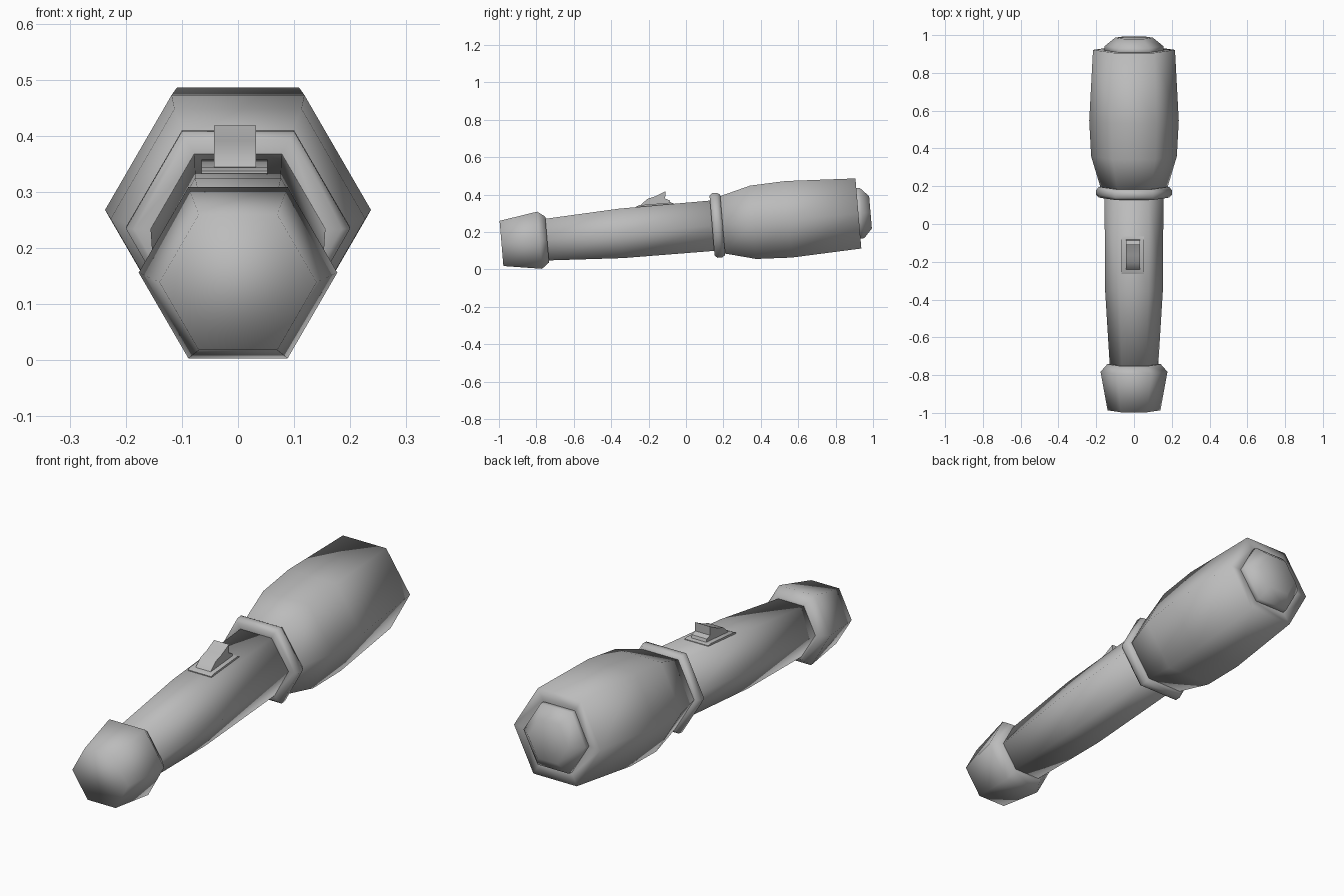
import bpy, bmesh, math
from mathutils import Matrix

cube = bpy.data.objects.get("Cube")
if cube:
    bpy.data.objects.remove(cube, do_unlink=True)

grey = bpy.data.materials.new("plain grey")
grey.use_nodes = True
color = (0.5, 0.5, 0.5, 1)
grey.diffuse_color = color
grey.node_tree.nodes["Principled BSDF"].inputs["Base Color"].default_value = color

# The torch axis runs along +y, tilted up towards the lamp end
TILT = Matrix.Translation((0, 0, 0.222)) @ Matrix.Rotation(math.radians(4.8), 4, 'X')


def finish(name, bm, angle):
    bmesh.ops.recalc_face_normals(bm, faces=bm.faces)
    mesh = bpy.data.meshes.new(name)
    bm.to_mesh(mesh)
    bm.free()
    mesh.materials.append(grey)
    obj = bpy.data.objects.new(name, mesh)
    bpy.context.collection.objects.link(obj)
    obj.matrix_world = TILT
    bpy.ops.object.select_all(action='DESELECT')
    obj.select_set(True)
    bpy.context.view_layer.objects.active = obj
    bpy.ops.object.shade_smooth_by_angle(angle=math.radians(angle))
    return obj


def hex_tube(name, profile, angle=180):
    """Six-sided lathe from (position along axis, corner radius) pairs."""
    bm = bmesh.new()
    rings = []
    for y, r in profile:
        rings.append([bm.verts.new((r * math.cos(k * math.pi / 3), y,
                                    r * math.sin(k * math.pi / 3))) for k in range(6)])
    for a, b in zip(rings, rings[1:]):
        for k in range(6):
            n = (k + 1) % 6
            bm.faces.new((a[k], a[n], b[n], b[k]))
    bm.faces.new(rings[0])
    bm.faces.new(rings[-1])
    return finish(name, bm, angle)


def extrude_side(name, outline, x0, x1):
    """Side outline of (y, z) points extruded across x."""
    bm = bmesh.new()
    face = bm.faces.new([bm.verts.new((x0, y, z)) for y, z in outline])
    new = bmesh.ops.extrude_face_region(bm, geom=[face])["geom"]
    moved = [v for v in new if isinstance(v, bmesh.types.BMVert)]
    bmesh.ops.translate(bm, verts=moved, vec=(x1 - x0, 0, 0))
    return finish(name, bm, 40)


# Lathed parts from tail to lamp
hex_tube("tail_cap", [(-0.99, 0.14), (-0.785, 0.177), (-0.745, 0.142), (-0.745, 0.12)])
hex_tube("handle", [(-0.76, 0.128), (-0.35, 0.153), (0.17, 0.156)])
hex_tube("collar_ring", [(0.14, 0.15), (0.14, 0.185), (0.155, 0.2),
                         (0.18, 0.2), (0.197, 0.187), (0.197, 0.15)])
hex_tube("lamp_head", [(0.19, 0.176), (0.36, 0.227), (0.55, 0.237),
                       (0.925, 0.217), (0.922, 0.165)])
hex_tube("lens", [(0.91, 0.158), (0.945, 0.155), (0.99, 0.1)])

# Switch on the top of the handle
plate = [(-0.255, 0.125), (-0.255, 0.137), (-0.24, 0.142),
         (-0.07, 0.142), (-0.055, 0.137), (-0.055, 0.125)]
extrude_side("switch_plate", plate, -0.065, 0.053)
slider = [(-0.235, 0.135), (-0.225, 0.148), (-0.19, 0.173), (-0.15, 0.182),
          (-0.093, 0.205), (-0.098, 0.165), (-0.075, 0.155), (-0.07, 0.135)]
extrude_side("switch_slider", slider, -0.043, 0.032)
